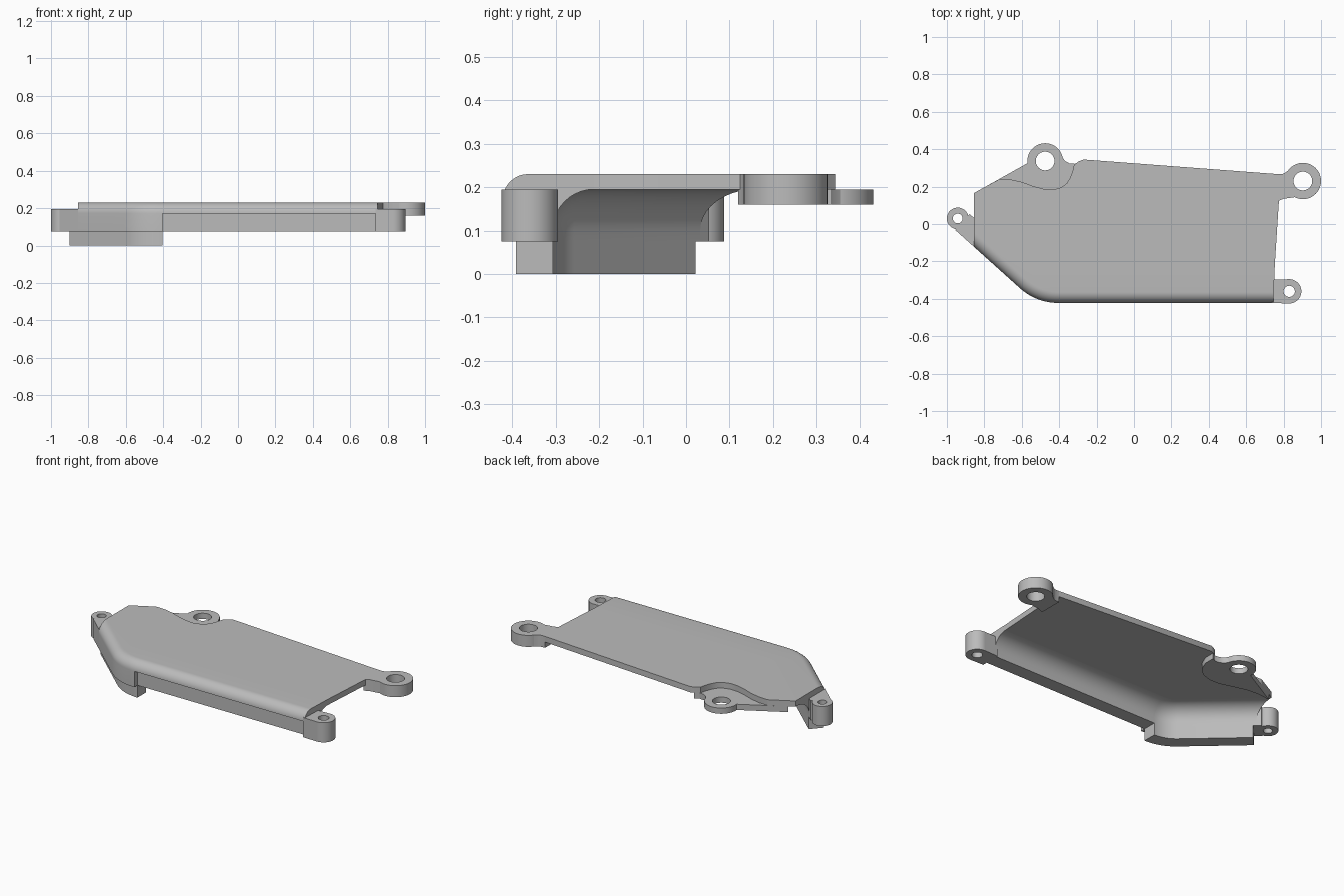
import bpy, bmesh, math
from mathutils import Vector

cube = bpy.data.objects.get("Cube")
if cube:
    bpy.data.objects.remove(cube, do_unlink=True)

grey = bpy.data.materials.new("plain grey")
grey.use_nodes = True
tone = (0.5, 0.5, 0.5, 1)
grey.diffuse_color = tone
grey.node_tree.nodes["Principled BSDF"].inputs["Base Color"].default_value = tone


def finish(name, bm):
    bmesh.ops.recalc_face_normals(bm, faces=bm.faces)
    mesh = bpy.data.meshes.new(name)
    bm.to_mesh(mesh)
    bm.free()
    ob = bpy.data.objects.new(name, mesh)
    bpy.context.collection.objects.link(ob)
    mesh.materials.append(grey)
    bpy.ops.object.select_all(action='DESELECT')
    ob.select_set(True)
    bpy.context.view_layer.objects.active = ob
    bpy.ops.object.shade_smooth_by_angle(angle=math.radians(30))


def loft(name, rings, cyclic=False):
    """Skin a row of closed rings, capping the ends unless cyclic."""
    bm = bmesh.new()
    rows = [[bm.verts.new(p) for p in ring] for ring in rings]
    pairs = list(zip(rows, rows[1:])) + ([(rows[-1], rows[0])] if cyclic else [])
    for a, b in pairs:
        for i in range(len(a)):
            j = (i + 1) % len(a)
            bm.faces.new((a[i], a[j], b[j], b[i]))
    if not cyclic:
        bm.faces.new(rows[0])
        bm.faces.new(rows[-1])
    finish(name, bm)


def slab(name, outline, low, high):
    loft(name, [[(p[0], p[1], z) for p in outline] for z in (low, high)])


def boss(name, x, y, outer, inner, low, high):
    section = [(inner, low), (outer, low), (outer, high), (inner, high)]
    angles = [math.tau * i / 48 for i in range(48)]
    loft(name, [[(x + r * math.cos(a), y + r * math.sin(a), z) for r, z in section]
                for a in angles], cyclic=True)


def sweep(name, path, profile):
    """Sweep (inset, height) points along (point, inward direction) stations."""
    loft(name, [[(p.x + n.x * d, p.y + n.y * d, z) for d, z in profile] for p, n in path])


def arc(cx, cy, r, start, end, steps=10):
    return [(cx + r * math.cos(math.radians(start + (end - start) * i / steps)),
             cy + r * math.sin(math.radians(start + (end - start) * i / steps)))
            for i in range(steps + 1)]


# Outer path: slanted run, bend, straight front run
FRONT, BEND_X, BEND_R, TURN = -0.422, -0.405, 0.305, 42
LOW, UNDER, TOP = 0.075, 0.195, 0.23
centre = Vector((BEND_X, FRONT + BEND_R))
bend = []
for px, py in arc(centre.x, centre.y, BEND_R, 270 - TURN, 270, 14):
    p = Vector((px, py))
    bend.append((p, (centre - p).normalized()))
start, normal = bend[0]
along = Vector((normal.y, -normal.x))


def slant_point(x):
    return start + along * ((x - start.x) / along.x)


left_path = [(slant_point(-0.855), Vector((0, 1 / normal.y)))] + bend
right_path = [bend[-1], (Vector((0.745, FRONT)), Vector((0.04, 1)))]
skirt_path = [(slant_point(-0.92), normal)] + bend

# Rounded rim, with a recessed wall under the lip along the front
crown = arc(0.058, 0.172, 0.058, 180, 90) + [(0.21, TOP)]
cove = arc(0.21, 0.1, 0.095, 90, 180) + [(0.115, LOW)]
sweep("slanted_rim", left_path, [(0, LOW)] + crown + cove)
sweep("front_rim", right_path, [(0.03, LOW), (0.03, 0.172)] + crown + cove)
sweep("lower_skirt", skirt_path, [(0.03, 0), (0.03, LOW), (0.115, LOW), (0.115, 0)])

# Top plate, scalloped around the rear mount
scallop = [(-0.27, 0.345), (-0.295, 0.335), (-0.32, 0.318), (-0.328, 0.285), (-0.34, 0.25),
           (-0.36, 0.217), (-0.39, 0.195), (-0.43, 0.184), (-0.48, 0.187), (-0.54, 0.203),
           (-0.6, 0.225), (-0.66, 0.238), (-0.72, 0.24)]
edge = [p + n * 0.21 for p, n in left_path + right_path[1:]]
plate = [(p.x, p.y) for p in edge] + [(0.775, 0.125), (0.78, 0.266)] + scallop
slab("top_plate", plate + [(-0.855, 0.166)], UNDER, TOP)

# Rear mount on a lower flange
boss("rear_mount", -0.475, 0.337, 0.095, 0.05, 0.16, UNDER)
slab("rear_flange", [(-0.82, 0.185), (-0.57, 0.325), (-0.53, 0.285), (-0.42, 0.285),
                     (-0.388, 0.365), (-0.37, 0.338), (-0.345, 0.324), (-0.315, 0.322),
                     (-0.29, 0.336), (-0.29, 0.27), (-0.315, 0.21), (-0.36, 0.165),
                     (-0.43, 0.142), (-0.5, 0.145), (-0.58, 0.168), (-0.66, 0.19),
                     (-0.74, 0.195)], 0.16, UNDER)

# Right rear mount and its neck
boss("right_mount", 0.903, 0.23, 0.097, 0.05, 0.16, TOP)
slab("right_mount_neck", [(0.765, 0.12), (0.775, 0.125), (0.8, 0.135), (0.835, 0.14),
                          (0.87, 0.145), (0.845, 0.2), (0.845, 0.26), (0.835, 0.297),
                          (0.815, 0.278), (0.795, 0.268), (0.765, 0.267)], 0.16, TOP)

# Front right mount
boss("front_mount", 0.83, -0.36, 0.065, 0.03, LOW, UNDER)
slab("front_mount_web", [(0.735, -0.422), (0.83, -0.425), (0.797, -0.37), (0.797, -0.35),
                         (0.83, -0.295), (0.735, -0.298)], LOW, UNDER)

# Left mount, carried on the end of the slanted wall
boss("left_mount", -0.942, 0.03, 0.058, 0.026, LOW, UNDER)
end = slant_point(-0.855)
outer = slant_point(-0.955)
inner = outer + normal * 0.115
slab("left_mount_web", [outer, end, (end.x, end.y + 0.115 / normal.y), inner], LOW, UNDER)
